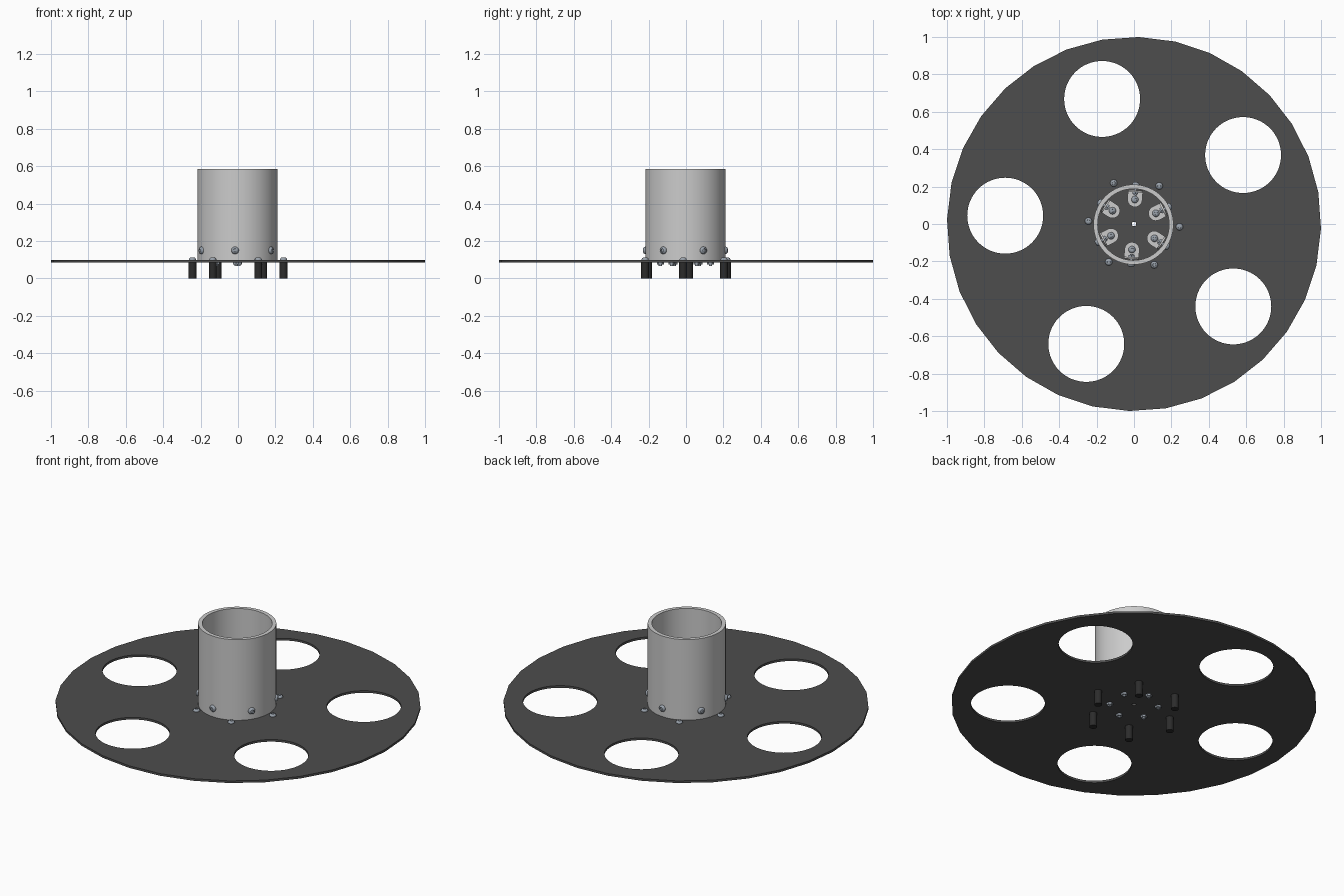
import bpy, bmesh, math
from math import sin, cos, pi, radians
from mathutils import Matrix, Vector

if "Cube" in bpy.data.objects:
    bpy.data.objects.remove(bpy.data.objects["Cube"])

def material(name, c):
    m = bpy.data.materials.new(name)
    m.diffuse_color = (*c, 1)
    m.use_nodes = True
    m.node_tree.nodes["Principled BSDF"].inputs["Base Color"].default_value = m.diffuse_color
    return m

DARK = material("dark_plate", (0.075, 0.075, 0.075))
BLACK = material("black_spacer", (0.025, 0.025, 0.025))
STEEL = material("steel", (0.32, 0.36, 0.41))

Z0, Z1 = 0.086, 0.099          # disc underside and top
WALL_IN, WALL_OUT = 0.191, 0.214
TUBE_C = (-0.003, -0.003)

def finish(bm, name, mat=None, matrix=None, smooth=True):
    bmesh.ops.remove_doubles(bm, verts=bm.verts, dist=1e-6)
    bmesh.ops.recalc_face_normals(bm, faces=bm.faces)
    me = bpy.data.meshes.new(name)
    bm.to_mesh(me)
    bm.free()
    ob = bpy.data.objects.new(name, me)
    bpy.context.collection.objects.link(ob)
    if matrix:
        ob.matrix_world = matrix
    if mat:
        me.materials.append(mat)
    if smooth:
        bpy.ops.object.select_all(action='DESELECT')
        ob.select_set(True)
        bpy.context.view_layer.objects.active = ob
        bpy.ops.object.shade_smooth_by_angle(angle=radians(35))
    return ob

def lathe(name, profile, n, mat=None, matrix=None, closed=False, smooth=True):
    """Revolve (radius, z) points about z; open profiles start and end on the axis."""
    bm = bmesh.new()
    rings = [[bm.verts.new((r * cos(2*pi*i/n), r * sin(2*pi*i/n), z)) for i in range(n)]
             if r > 0 else [bm.verts.new((0, 0, z))] * n for r, z in profile]
    pairs = list(zip(rings, rings[1:])) + ([(rings[-1], rings[0])] if closed else [])
    for a, b in pairs:
        for i in range(n):
            j = (i + 1) % n
            bm.faces.new(list(dict.fromkeys((a[i], a[j], b[j], b[i]))))
    return finish(bm, name, mat, matrix, smooth)

def plate(name, loops, z, h, mat=None, matrix=None):
    """Flat sheet from an outline and optional hole loops, thickened upward."""
    bm = bmesh.new()
    for pts in loops:
        vs = [bm.verts.new((x, y, z)) for x, y in pts]
        for a, b in zip(vs, vs[1:] + vs[:1]):
            bm.edges.new((a, b))
    bmesh.ops.triangle_fill(bm, edges=bm.edges[:], use_beauty=True)
    ext = bmesh.ops.extrude_face_region(bm, geom=bm.faces[:], use_keep_orig=True)
    bmesh.ops.translate(bm, vec=(0, 0, h),
                        verts=[v for v in ext['geom'] if isinstance(v, bmesh.types.BMVert)])
    return finish(bm, name, mat, matrix)

def circle(r, n, c=(0, 0), phase=0.0):
    return [(c[0] + r*cos(phase + 2*pi*i/n), c[1] + r*sin(phase + 2*pi*i/n)) for i in range(n)]

def polar(a, r, z, outward=False):
    m = Matrix.Rotation(a, 4, 'Z') @ Matrix.Translation((r, 0, z))
    return m @ Matrix.Rotation(pi/2, 4, 'Y') if outward else m

def button_head(name, matrix, r=0.019, h=0.013):
    """Domed screw head with a hexagonal-ish drive socket."""
    prof = [(0, 0), (r, 0), (r, 0.2*h), (0.88*r, 0.6*h), (0.65*r, 0.9*h),
            (0.45*r, h), (0.42*r, 0.45*h), (0, 0.45*h)]
    lathe(name, prof, 18, STEEL, matrix)

def cyl(name, r, z0, z1, n, mat, matrix):
    lathe(name, [(0, z0), (r, z0), (r, z1), (0, z1)], n, mat, matrix)

# Base disc with five large holes and a small centre hole
ph = radians(32.3)
holes = [circle(0.203, 64, (0.69*cos(ph + k*2*pi/5), 0.69*sin(ph + k*2*pi/5))) for k in range(5)]
plate("base_disc", [circle(1.0, 32, phase=ph), *holes, circle(0.012, 16)], Z0, Z1 - Z0, DARK)

# Upright tube
lathe("tube", [(WALL_OUT, Z1), (WALL_OUT, 0.586), (WALL_IN, 0.586), (WALL_IN, Z1)], 64,
      matrix=Matrix.Translation((*TUBE_C, 0)), closed=True)

# Standoff spacers under the disc, with screw heads on top
for k in range(6):
    a = radians(-3.6 + 60*k)
    cyl(f"spacer_{k}", 0.021, 0, Z0, 20, BLACK, polar(a, 0.244, 0))
    button_head(f"spacer_screw_{k}", polar(a, 0.244, Z1))

# Angle brackets inside the tube, bolted to disc and wall
T = 0.01
W = 0.04
tongue = [(0.05, W), (0.05, -W)] + \
         [(W*cos(t), W*sin(t)) for t in [-pi/2 - pi*i/12 for i in range(13)]]
off = Matrix.Translation((*TUBE_C, 0))
for k in range(6):
    a = radians(26.6 + 60*k)
    plate(f"bracket_foot_{k}", [tongue], Z1, T, None, off @ polar(a, 0.134, 0))
    up = off @ polar(a, 0.174, 0.15, True)
    plate(f"bracket_upright_{k}", [tongue], 0, T, None, up)
    # foot bolt and nut
    foot = off @ polar(a, 0.134, 0)
    button_head(f"foot_screw_{k}", foot @ Matrix.Translation((0, 0, Z1 + T)))
    cyl(f"foot_nut_{k}", 0.018, 0.074, Z0, 6, STEEL, foot)
    cyl(f"foot_shank_{k}", 0.009, 0.067, Z1 + T, 12, STEEL, foot)
    # wall bolt and nut
    button_head(f"wall_screw_{k}", off @ polar(a, WALL_OUT - 0.001, 0.15, True), 0.02, 0.014)
    cyl(f"wall_nut_{k}", 0.018, -0.011, 0, 6, STEEL, up)
    cyl(f"wall_shank_{k}", 0.009, -0.017, 0.04, 12, STEEL, up)
